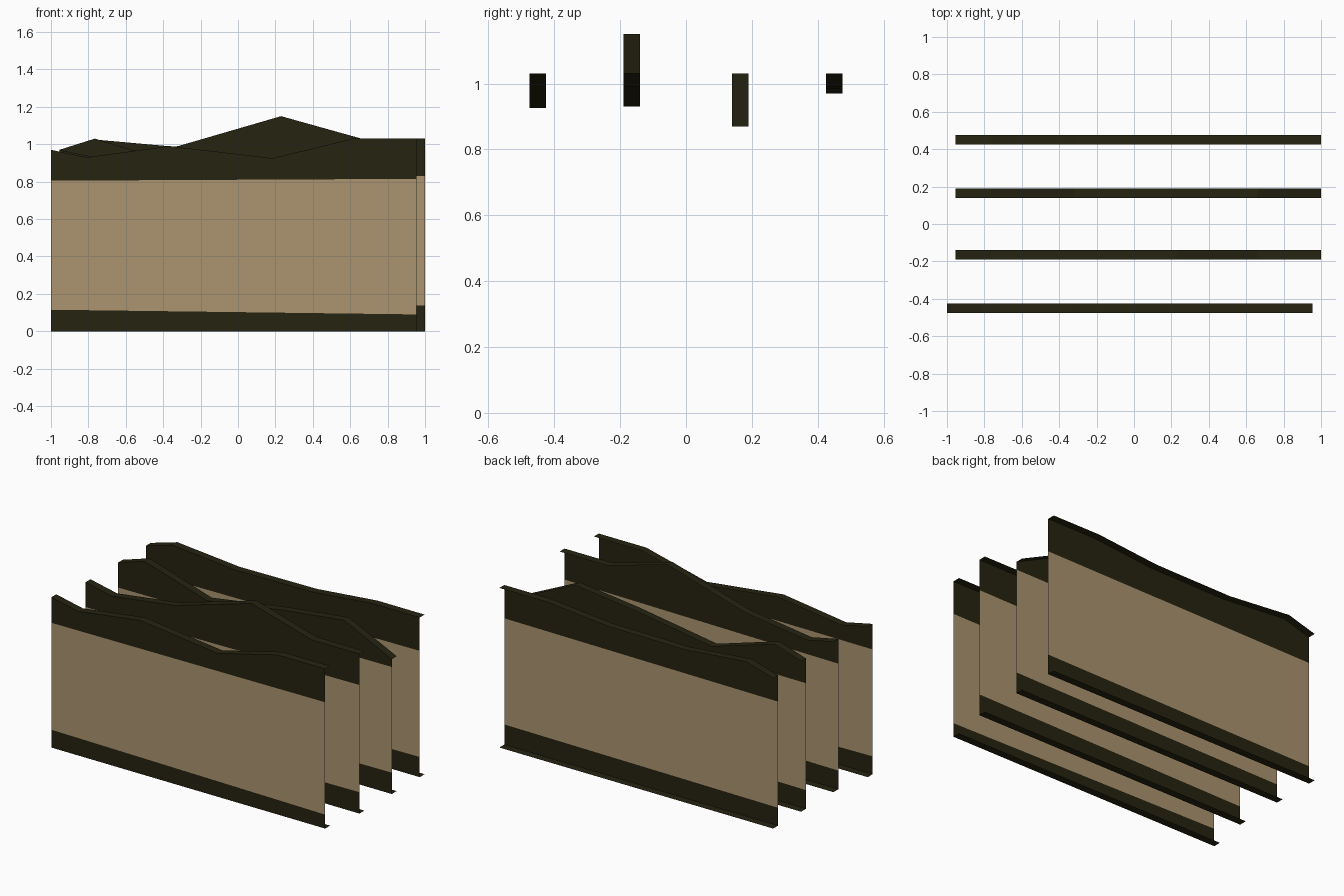
import bpy, bmesh

if "Cube" in bpy.data.objects:
    bpy.data.objects.remove(bpy.data.objects["Cube"])

def material(name, rgb):
    m = bpy.data.materials.new(name)
    m.diffuse_color = (*rgb, 1)
    m.use_nodes = True
    m.node_tree.nodes["Principled BSDF"].inputs["Base Color"].default_value = m.diffuse_color
    return m

DARK = material("dark olive trim", (0.0185, 0.0168, 0.0055))
TAN = material("tan wall", (0.415, 0.295, 0.160))

WIDTH = 0.05                                     # depth of the top and bottom ledges
COLUMNS = [0, 0.19, 0.635, 1.185, 1.615, 1.955]  # profile breaks along the length

def panel(name, x0, y0, tops, low, high):
    """Thin upright sheet with painted bands, plus a ledge along its top and bottom."""
    bm = bmesh.new()
    rows = []
    for c, top in zip(COLUMNS, tops):
        t = c / COLUMNS[-1]
        zs = (0, low[0] + (low[1] - low[0]) * t, high[0] + (high[1] - high[0]) * t, top)
        sheet = [bm.verts.new((x0 + c, y0, z)) for z in zs]
        ledge = [bm.verts.new((x0 + c, y0 + WIDTH, z)) for z in (0, top)]
        rows.append([ledge[0], *sheet, ledge[1]])
    for a, b in zip(rows, rows[1:]):
        for i in range(5):
            f = bm.faces.new((a[i], b[i], b[i + 1], a[i + 1]))
            f.material_index = 1 if i == 2 else 0   # middle band is tan
    me = bpy.data.meshes.new(name)
    bm.to_mesh(me)
    bm.free()
    me.materials.append(DARK)
    me.materials.append(TAN)
    ob = bpy.data.objects.new(name, me)
    bpy.context.collection.objects.link(ob)

# four panels, front to back
panel("front_panel", -1.0, -0.475, [0.97, 0.93, 0.99, 0.925, 1.03, 1.03], (0.115, 0.09), (0.805, 0.815))
panel("front_middle_panel", -0.955, -0.19, [0.97, 0.93, 0.99, 1.15, 1.03, 1.03], (0.12, 0.138), (0.81, 0.83))
panel("back_middle_panel", -0.955, 0.14, [0.97, 1.03, 0.895, 0.98, 1.03, 0.87], (0.12, 0.138), (0.81, 0.82))
panel("back_panel", -0.955, 0.425, [0.97, 1.025, 0.985, 0.99, 1.03, 1.03], (0.115, 0.13), (0.80, 0.815))
